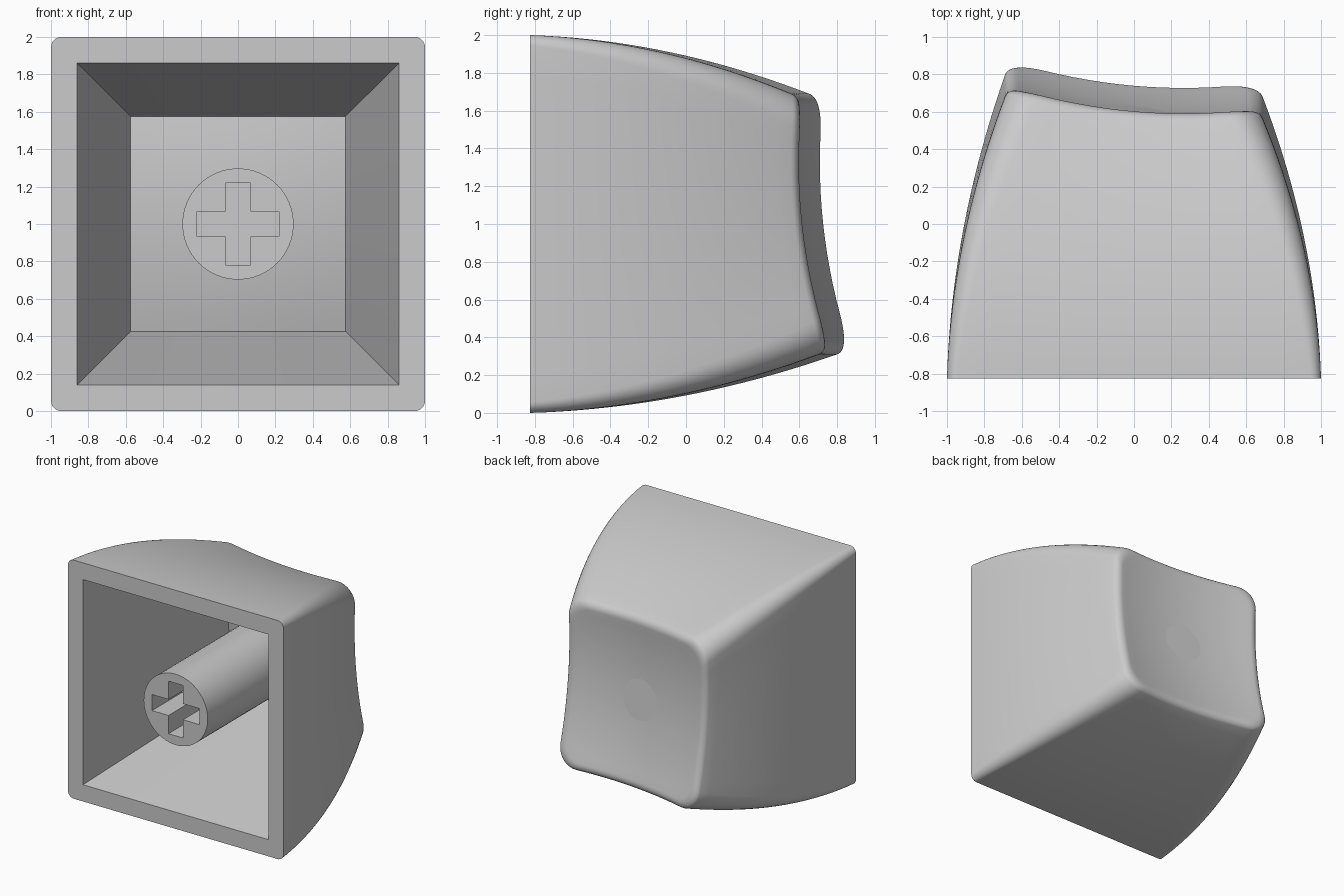
import bpy, bmesh, math
from mathutils import Vector

if "Cube" in bpy.data.objects:
    bpy.data.objects.remove(bpy.data.objects["Cube"], do_unlink=True)

grey = bpy.data.materials.new("light_grey_plastic")
grey.use_nodes = True
colour = (0.6, 0.6, 0.6, 1)
grey.diffuse_color = colour
grey.node_tree.nodes["Principled BSDF"].inputs["Base Color"].default_value = colour

FRONT = -0.825      # plane of the open side
TOP_HALF = 0.69     # half width where the wall meets the rounded rim
TOP_RADIUS = 0.17   # corner radius at the rim
FILLET = 0.08


def dish(x, z):
    """Tilted, bowl-shaped finger surface; z is measured from mid height."""
    return 0.606 - 0.088 * x - 0.108 * z + 0.165 * (x * x + z * z)


def outline(half, radius, arc=8, straight=12):
    """Rounded square; always the same number of points."""
    pts = []
    corners = []
    for k in range(4):
        mid = math.radians(45 + 90 * k)
        cx = math.copysign(half - radius, math.cos(mid))
        cz = math.copysign(half - radius, math.sin(mid))
        angles = [math.radians(90 * (k + i / arc)) for i in range(arc + 1)]
        corners.append([Vector((cx + radius * math.cos(a), cz + radius * math.sin(a)))
                        for a in angles])
    for k in range(4):
        pts += corners[k]
        start, end = corners[k][-1], corners[(k + 1) % 4][0]
        pts += [start.lerp(end, j / straight) for j in range(1, straight)]
    return pts


def add_ring(bm, pts, depth):
    return [bm.verts.new((p.x, d, p.y + 1)) for p, d in zip(pts, depth)]


def bridge(bm, a, b):
    n = len(a)
    for i in range(n):
        j = (i + 1) % n
        bm.faces.new((a[i], a[j], b[j], b[i]))


def finish(bm, name):
    bmesh.ops.remove_doubles(bm, verts=bm.verts, dist=1e-5)
    bmesh.ops.recalc_face_normals(bm, faces=bm.faces)
    mesh = bpy.data.meshes.new(name)
    bm.to_mesh(mesh)
    bm.free()
    mesh.materials.append(grey)
    obj = bpy.data.objects.new(name, mesh)
    bpy.context.collection.objects.link(obj)
    bpy.ops.object.select_all(action='DESELECT')
    obj.select_set(True)
    bpy.context.view_layer.objects.active = obj
    bpy.ops.object.shade_smooth_by_angle(angle=math.radians(30))
    return obj


# Cap shell: inner floor, cavity walls, front lip, curved sides, rim and dish
bm = bmesh.new()
rings = []
FLOOR_STEPS = 8
for i in range(1, FLOOR_STEPS + 1):
    pts = outline(0.575 * i / FLOOR_STEPS, 0)
    rings.append(add_ring(bm, pts, [dish(*p) - 0.02 for p in pts]))
pts = outline(0.86, 0)
rings.append(add_ring(bm, pts, [FRONT] * len(pts)))

slope = math.radians(22)
rim = outline(TOP_HALF, TOP_RADIUS)
wall_end = [dish(*p) + FILLET * (math.sin(slope) - 1) for p in rim]
WALL_STEPS = 20
for i in range(WALL_STEPS + 1):
    s = i / WALL_STEPS
    half = 1 - 0.05 * s - (0.95 - TOP_HALF) * s * s
    pts = outline(half, 0.055 + (TOP_RADIUS - 0.055) * s)
    rings.append(add_ring(bm, pts, [FRONT + (e - FRONT) * s for e in wall_end]))

RIM_STEPS = 8
for i in range(1, RIM_STEPS + 1):
    t = slope + (math.pi / 2 - slope) * i / RIM_STEPS
    half = TOP_HALF + FILLET * (math.cos(t) - math.cos(slope))
    pts = outline(half, TOP_RADIUS * half / TOP_HALF)
    rings.append(add_ring(bm, pts, [dish(*p) + FILLET * (math.sin(t) - 1) for p in pts]))

DISH_STEPS = 12
edge = half
for i in range(1, DISH_STEPS):
    half = edge * (1 - i / DISH_STEPS)
    pts = outline(half, TOP_RADIUS * half / TOP_HALF)
    rings.append(add_ring(bm, pts, [dish(*p) for p in pts]))

for a, b in zip(rings, rings[1:]):
    bridge(bm, a, b)
bm.faces.new(rings[0])
bm.faces.new(rings[-1])
finish(bm, "cap_shell")

# Stem: round post with a cross-shaped socket in its front end
bm = bmesh.new()
SIDES, RADIUS, ARM, WIDTH, SOCKET = 64, 0.297, 0.22, 0.067, 0.4
circle = [Vector((RADIUS * math.cos(math.tau * i / SIDES),
                  RADIUS * math.sin(math.tau * i / SIDES))) for i in range(SIDES)]
cross = []
for k in range(4):
    c, s = round(math.cos(k * math.pi / 2)), round(math.sin(k * math.pi / 2))
    for x, z in ((ARM, -WIDTH), (ARM, WIDTH), (WIDTH, WIDTH)):
        cross.append(Vector((c * x - s * z, s * x + c * z)))

post_front = add_ring(bm, circle, [FRONT] * SIDES)
post_back = add_ring(bm, circle, [dish(*p) - 0.01 for p in circle])
socket_front = add_ring(bm, cross, [FRONT] * len(cross))
socket_back = add_ring(bm, cross, [FRONT + SOCKET] * len(cross))
loops = []
for loop in (post_front, socket_front):
    loops += [bm.edges.new((v, loop[(i + 1) % len(loop)])) for i, v in enumerate(loop)]
bmesh.ops.triangle_fill(bm, use_beauty=True, edges=loops, normal=(0, -1, 0))
bridge(bm, post_front, post_back)
bridge(bm, socket_front, socket_back)
bm.faces.new(socket_back)
bm.faces.new(post_back)
finish(bm, "stem")
